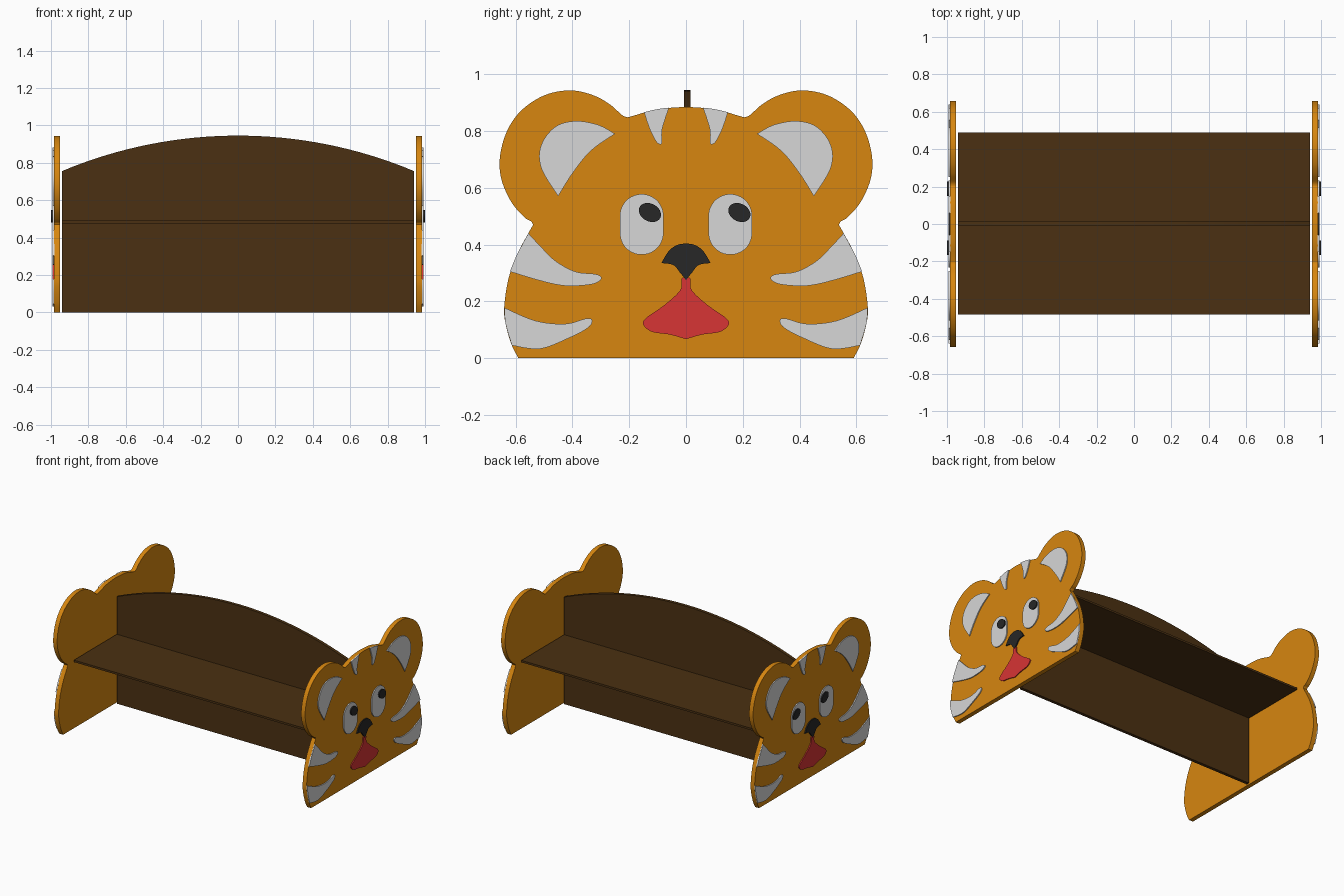
import bpy, bmesh, math

if "Cube" in bpy.data.objects:
    bpy.data.objects.remove(bpy.data.objects["Cube"], do_unlink=True)


def material(name, rgb):
    mat = bpy.data.materials.new(name)
    mat.use_nodes = True
    mat.diffuse_color = (*rgb, 1)
    mat.node_tree.nodes["Principled BSDF"].inputs["Base Color"].default_value = (*rgb, 1)
    return mat


orange = material("orange paint", (0.68, 0.24, 0.005))
brown = material("dark brown wood", (0.07, 0.03, 0.006))
white = material("off white paint", (0.68, 0.68, 0.68))
black = material("black paint", (0.02, 0.02, 0.02))
red = material("red paint", (0.68, 0.035, 0.035))


def smooth(points, steps=6):
    """Catmull-Rom curve through the points, keeping both ends."""
    padded = [points[0], *points, points[-1]]
    result = []
    for a, b, c, d in zip(padded, padded[1:], padded[2:], padded[3:]):
        for i in range(steps):
            t = i / steps
            result.append(tuple(
                q + t * ((r - p) + t * ((2 * p - 5 * q + 4 * r - s)
                                        + t * (3 * q - p - 3 * r + s))) / 2
                for p, q, r, s in zip(a, b, c, d)))
    return result + [points[-1]]


def join(*runs):
    """Chain curves into one loop, dropping repeated corner points."""
    loop = []
    for run in runs:
        for p in run:
            if not loop or math.dist(p, loop[-1]) > 1e-4:
                loop.append(p)
    if math.dist(loop[0], loop[-1]) < 1e-4:
        loop.pop()
    return loop


def flip(points):
    return [(-u, v) for u, v in points]


def symmetric(half):
    """Close a half outline that runs from the centre line."""
    return join(half, flip(half)[::-1])


def oval(centre, width, height, tilt=0, straight=0, count=32):
    """Ellipse, optionally stretched into a capsule and tilted."""
    loop = []
    for i in range(count):
        angle = math.tau * (i + 0.5) / count
        u = width * math.cos(angle)
        v = height * math.sin(angle) + math.copysign(straight, math.sin(angle))
        loop.append((centre[0] + u * math.cos(tilt) - v * math.sin(tilt),
                     centre[1] + u * math.sin(tilt) + v * math.cos(tilt)))
    return loop


def plate(name, loop, start, end, mat, both_ends=True):
    """Extrude an outline along x (mirrored to both ends) or along y."""
    bm = bmesh.new()
    place = (lambda u, v: (start, u, v)) if both_ends else (lambda u, v: (u, start, v))
    face = bm.faces.new([bm.verts.new(place(u, v)) for u, v in loop])
    moved = bmesh.ops.extrude_face_region(bm, geom=[face], use_keep_orig=True)["geom"]
    for v in moved:
        if isinstance(v, bmesh.types.BMVert):
            v.co[0 if both_ends else 1] = end
    bmesh.ops.recalc_face_normals(bm, faces=bm.faces)
    mesh = bpy.data.meshes.new(name)
    bm.to_mesh(mesh)
    bm.free()
    mesh.materials.append(mat)
    obj = bpy.data.objects.new(name, mesh)
    bpy.context.collection.objects.link(obj)
    bpy.ops.object.select_all(action="DESELECT")
    obj.select_set(True)
    bpy.context.view_layer.objects.active = obj
    bpy.ops.object.shade_smooth_by_angle(angle=math.radians(35))
    if both_ends:
        obj.modifiers.new("both ends", "MIRROR").use_axis = (True, False, False)
    return obj


PANEL_IN, PANEL_OUT = 0.953, 0.984
PAINT_IN, PAINT_OUT = 0.982, 0.991

# End panels: head outline with two ears
crown = smooth([(0, .885), (.1, .877), (.18, .855), (.205, .848)])
ear = smooth([(.205, .848), (.225, .856), (.27, .895), (.33, .927), (.41, .943),
              (.5, .925), (.58, .872), (.63, .8), (.655, .71), (.65, .63),
              (.615, .55), (.57, .497), (.546, .482), (.538, .47)])
cheek = smooth([(.538, .47), (.555, .44), (.595, .365), (.625, .28), (.64, .18),
                (.635, .12), (.615, .05), (.59, 0)])
plate("end_panels", symmetric(join(crown, ear, cheek)), PANEL_IN, PANEL_OUT, orange)

# Markings that repeat on both halves of the face
markings = {
    "inner_ear": join(
        smooth([(.25, .79), (.31, .822), (.39, .835), (.46, .815), (.51, .75),
                (.51, .67), (.45, .57)]),
        smooth([(.45, .57), (.4, .65), (.335, .73), (.25, .79)])),
    "upper_cheek_stripe": join(
        smooth([(.555, .44), (.595, .365), (.62, .305)]),
        smooth([(.62, .305), (.514, .273), (.426, .255), (.338, .259), (.303, .273),
                (.3, .288), (.324, .297), (.39, .305), (.46, .343), (.514, .396),
                (.555, .44)])),
    "lower_cheek_stripe": join(
        smooth([(.64, .178), (.635, .12), (.613, .045)]),
        smooth([(.613, .045), (.514, .033), (.41, .072), (.345, .107), (.33, .133),
                (.35, .14), (.426, .121), (.53, .132), (.64, .178)])),
    "forehead_stripe": join(
        smooth([(.06, .882), (.1, .877), (.148, .866)]),
        smooth([(.148, .866), (.127, .805), (.103, .76), (.085, .757), (.084, .805),
                (.06, .882)])),
    "eye_white": oval((.156, .471), .077, .077, straight=.03),
}
for name, loop in markings.items():
    plate("left_" + name, loop, PAINT_IN, PAINT_OUT, white)
    plate("right_" + name, flip(loop), PAINT_IN, PAINT_OUT, white)

# Pupils both look the same way
for name, u in (("left_pupil", .188), ("right_pupil", -.127)):
    plate(name, oval((u, .513), .041, .031, tilt=-.5), PAINT_OUT - .001, .999, black)

# Nose and tongue
nose = join(smooth([(0, .404), (.03, .399), (.06, .378), (.087, .335)]),
            smooth([(.087, .335), (.045, .328), (.02, .3), (0, .275)]))
plate("nose", symmetric(nose), PAINT_IN, PAINT_OUT + .001, black)
tongue = smooth([(0, .283), (.015, .281), (.02, .24), (.075, .188), (.14, .142),
                 (.15, .118), (.12, .093), (.056, .083), (0, .067)])
plate("tongue", symmetric(tongue), PAINT_IN, PAINT_OUT, red)

# Upright divider board with an arched top
half_length, side_height, rise = .942, .755, .19
radius = (half_length ** 2 + rise ** 2) / (2 * rise)
arch = []
for i in range(33):
    x = half_length * (i / 16 - 1)
    arch.append((x, side_height + rise - radius + math.sqrt(radius ** 2 - x ** 2)))
plate("back_board", [(-half_length, 0), *arch, (half_length, 0)], -.007, .015, brown,
      both_ends=False)

# Seat board running through the divider
seat = [(-half_length, .476), (half_length, .476), (half_length, .49), (-half_length, .49)]
plate("seat_board", seat, -.485, .49, brown, both_ends=False)
